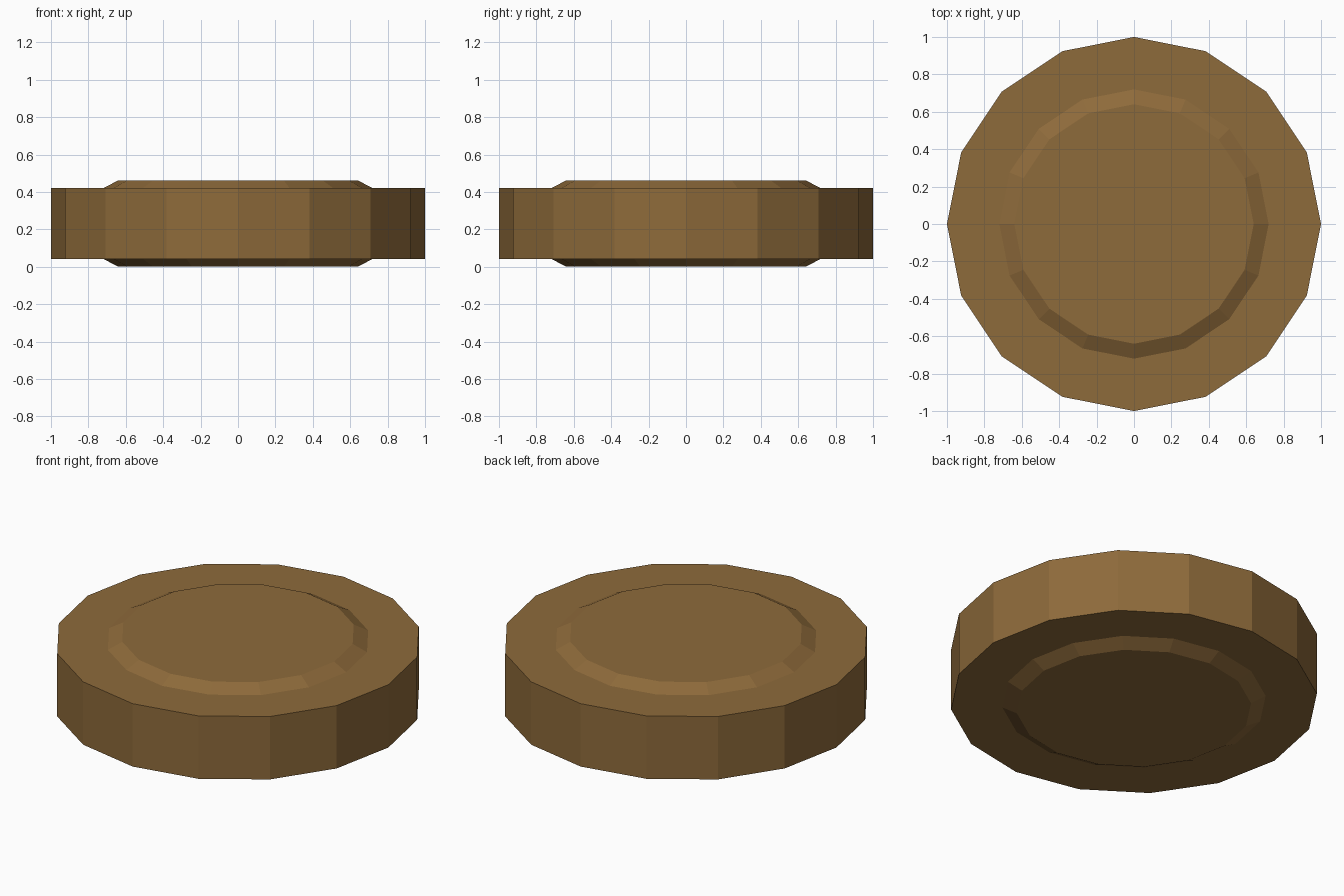
import bpy, bmesh, math

if "Cube" in bpy.data.objects:
    bpy.data.objects.remove(bpy.data.objects["Cube"])

SIDES = 16

# Single flat brown colour
brown = bpy.data.materials.new("wood_brown")
brown.diffuse_color = (0.27, 0.145, 0.043, 1.0)
brown.use_nodes = True
brown.node_tree.nodes["Principled BSDF"].inputs["Base Color"].default_value = brown.diffuse_color

# Profile (radius, height): raised bevelled face below, rim, raised bevelled face above
profile = [(0.64, 0.0), (0.72, 0.042), (1.0, 0.042),
           (1.0, 0.42), (0.72, 0.42), (0.64, 0.462)]

# Turn the profile into a 16-sided disc with flat end caps
bm = bmesh.new()
rings = []
for r, z in profile:
    rings.append([bm.verts.new((r * math.cos(2 * math.pi * i / SIDES),
                                r * math.sin(2 * math.pi * i / SIDES), z))
                  for i in range(SIDES)])
for low, high in zip(rings, rings[1:]):
    for i in range(SIDES):
        j = (i + 1) % SIDES
        bm.faces.new((low[i], low[j], high[j], high[i]))
bm.faces.new(rings[0][::-1])
bm.faces.new(rings[-1])
bmesh.ops.recalc_face_normals(bm, faces=bm.faces[:])

mesh = bpy.data.meshes.new("round_disc")
bm.to_mesh(mesh)
bm.free()
mesh.materials.append(brown)
disc = bpy.data.objects.new("round_disc", mesh)
bpy.context.collection.objects.link(disc)
